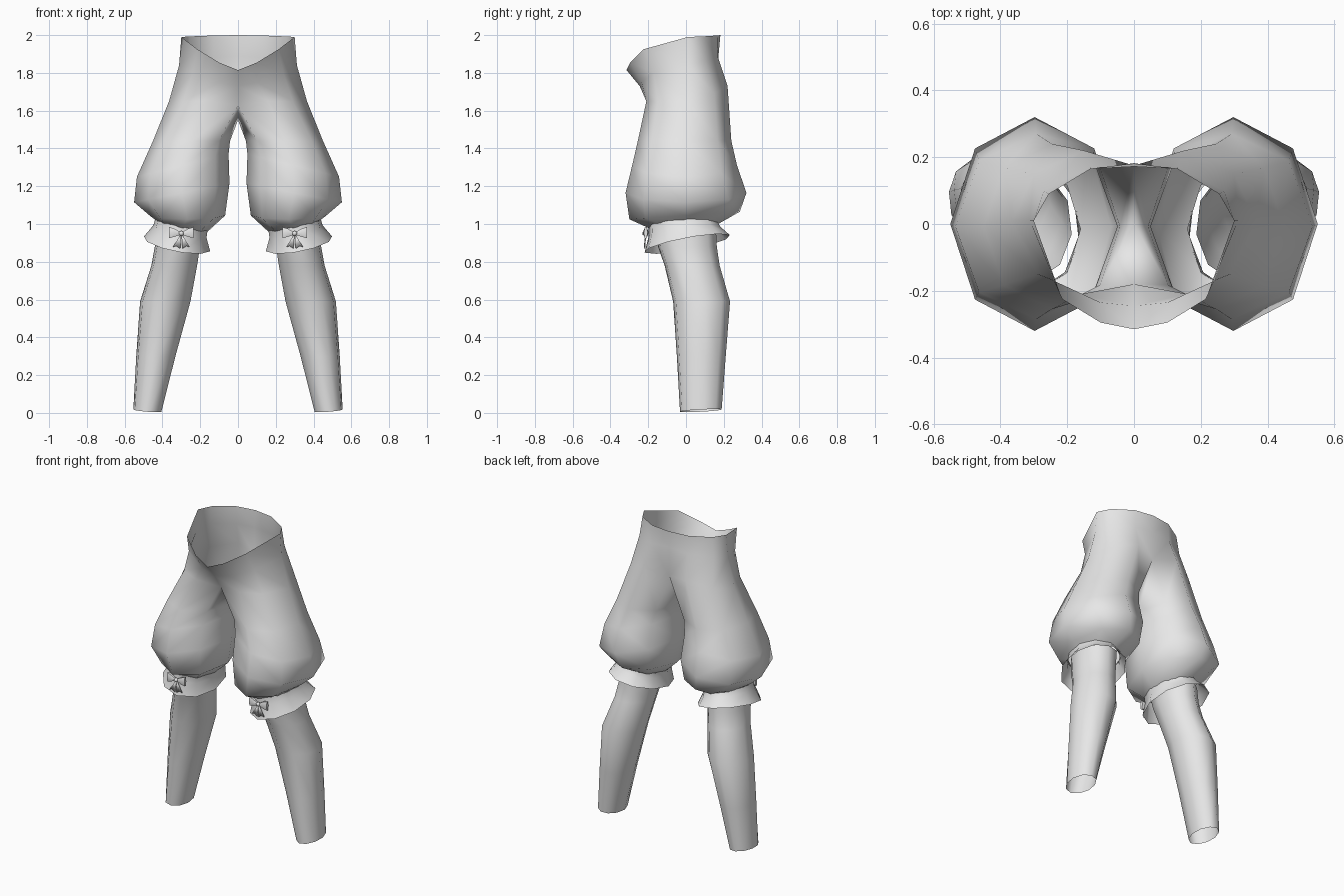
import bpy, bmesh, math
from mathutils import Vector

if "Cube" in bpy.data.objects:
    bpy.data.objects.remove(bpy.data.objects["Cube"])

cloth = bpy.data.materials.new("light_grey")
cloth.diffuse_color = (0.8, 0.8, 0.8, 1)
cloth.use_nodes = True
cloth.node_tree.nodes["Principled BSDF"].inputs["Base Color"].default_value = cloth.diffuse_color


def ring(x0, x1, y0, y1, z, tx=0.0, ty=0.0, n=8):
    """Tilted oval ring, starting at the inner front, counter-clockwise from above."""
    cx, cy, rx, ry = (x0 + x1) / 2, (y0 + y1) / 2, (x1 - x0) / 2, (y1 - y0) / 2
    pts = []
    for i in range(n):
        a = math.radians(-135) + math.tau * i / n
        c, s = math.cos(a), math.sin(a)
        pts.append((cx + rx * c, cy + ry * s, z + tx * c + ty * s))
    return pts


def loft(name, rings, open_rows=0, caps=False, angle=180):
    """Skin rings from top to bottom, mirrored in x; the first rows may stay open at the seam."""
    bm = bmesh.new()
    rows = [[bm.verts.new(p) for p in r] for r in rings]
    for k, (a, b) in enumerate(zip(rows, rows[1:])):
        n = min(len(a), len(b))
        for i in range(7 - 1 if k < open_rows else n):
            j = (i + 1) % n
            bm.faces.new((a[i], b[i], b[j], a[j]))
    if caps:
        bm.faces.new(rows[0])
        bm.faces.new(rows[-1][::-1])
        bmesh.ops.recalc_face_normals(bm, faces=bm.faces)
    return finish(name, bm, angle)


def finish(name, bm, angle=180):
    me = bpy.data.meshes.new(name)
    bm.to_mesh(me)
    bm.free()
    me.materials.append(cloth)
    ob = bpy.data.objects.new(name, me)
    bpy.context.collection.objects.link(ob)
    bpy.ops.object.select_all(action='DESELECT')
    ob.select_set(True)
    bpy.context.view_layer.objects.active = ob
    if angle >= 180:
        bpy.ops.object.shade_smooth()
    else:
        bpy.ops.object.shade_smooth_by_angle(angle=math.radians(angle))
    mod = ob.modifiers.new("mirror", 'MIRROR')
    mod.use_clip = True
    mod.merge_threshold = 0.002
    return ob


# Puffed trousers: half waist, hip and crotch rows, then closed leg rings
waist = [(0, -.315, 1.815), (.10, -.295, 1.855), (.215, -.225, 1.925), (.30, .01, 1.99),
         (.255, .09, 1.993), (.13, .165, 1.998), (0, .182, 2.0)]
upper_hip = [(0, -.245, 1.73), (.10, -.235, 1.75), (.24, -.17, 1.80), (.312, .01, 1.84),
             (.27, .10, 1.87), (.13, .17, 1.88), (0, .172, 1.89)]
crotch = [(0, -.18, 1.63), (.16, -.21, 1.65), (.29, -.15, 1.65), (.365, .01, 1.65),
          (.30, .15, 1.69), (.15, .22, 1.73), (0, .175, 1.70), (0, 0, 1.55)]
loft("trousers", [
    waist, upper_hip, crotch,
    ring(.042, .45, -.255, .24, 1.44),
    ring(.05, .535, -.285, .27, 1.31, tx=-.06),
    ring(.045, .55, -.32, .32, 1.165, tx=-.05),
    ring(.068, .468, -.30, .285, 1.045, ty=.02),
    ring(.16, .435, -.20, .17, .99, tx=.03, ty=.01)], open_rows=2)

# Flared cuffs below the gathered hem
loft("cuff", [
    ring(.16, .44, -.20, .17, .995, tx=.03, ty=.01, n=10),
    ring(.165, .45, -.20, .185, .96, tx=.03, ty=.02, n=10),
    ring(.145, .50, -.222, .235, .895, tx=.033, ty=.042, n=10)])

# Lower legs, open at the ankle
loft("lower_leg", [
    ring(.185, .435, -.17, .16, .99, n=10),
    ring(.20, .442, -.15, .165, .88, n=10),
    ring(.215, .46, -.115, .18, .78, n=10),
    ring(.25, .52, -.07, .235, .59, n=10),
    ring(.33, .54, -.05, .212, .30, n=10),
    ring(.405, .555, -.033, .19, .012, tx=.006, ty=.006, n=10)])


# Bows on the cuff fronts
BX, BY, BZ = .30, -.213, .95


def bow_loop(name, side):
    sections = []
    for dx, h, d, lift in ((.008, .010, .008, 0), (.035, .024, .016, .004), (.064, .034, .010, .004)):
        sections.append([(BX + side * dx, BY + math.cos(a) * d, BZ + lift + math.sin(a) * h)
                         for a in (math.tau * i / 6 for i in range(6))])
    loft(name, sections, caps=True, angle=50)


def bow_tail(name, side):
    bm = bmesh.new()
    outline = [(0, 0, 0), (.045, -.006, -.072), (.027, -.008, -.066), (.006, -.006, -.08)]
    vs = [bm.verts.new((BX + side * x, BY - .002 + y, BZ + z)) for x, y, z in outline]
    f = bm.faces.new(vs)
    f.normal_update()
    if f.normal.y > 0:
        f.normal_flip()
    ob = finish(name, bm, 30)
    ob.modifiers.new("thickness", 'SOLIDIFY').thickness = .005


for side, word in ((-1, "inner"), (1, "outer")):
    bow_loop(word + "_bow_loop", side)
    bow_tail(word + "_bow_tail", side)

knot = bmesh.new()
bmesh.ops.create_icosphere(knot, subdivisions=1, radius=.015)
bmesh.ops.translate(knot, verts=knot.verts, vec=Vector((BX, BY - .004, BZ)))
finish("bow_knot", knot, 60)
